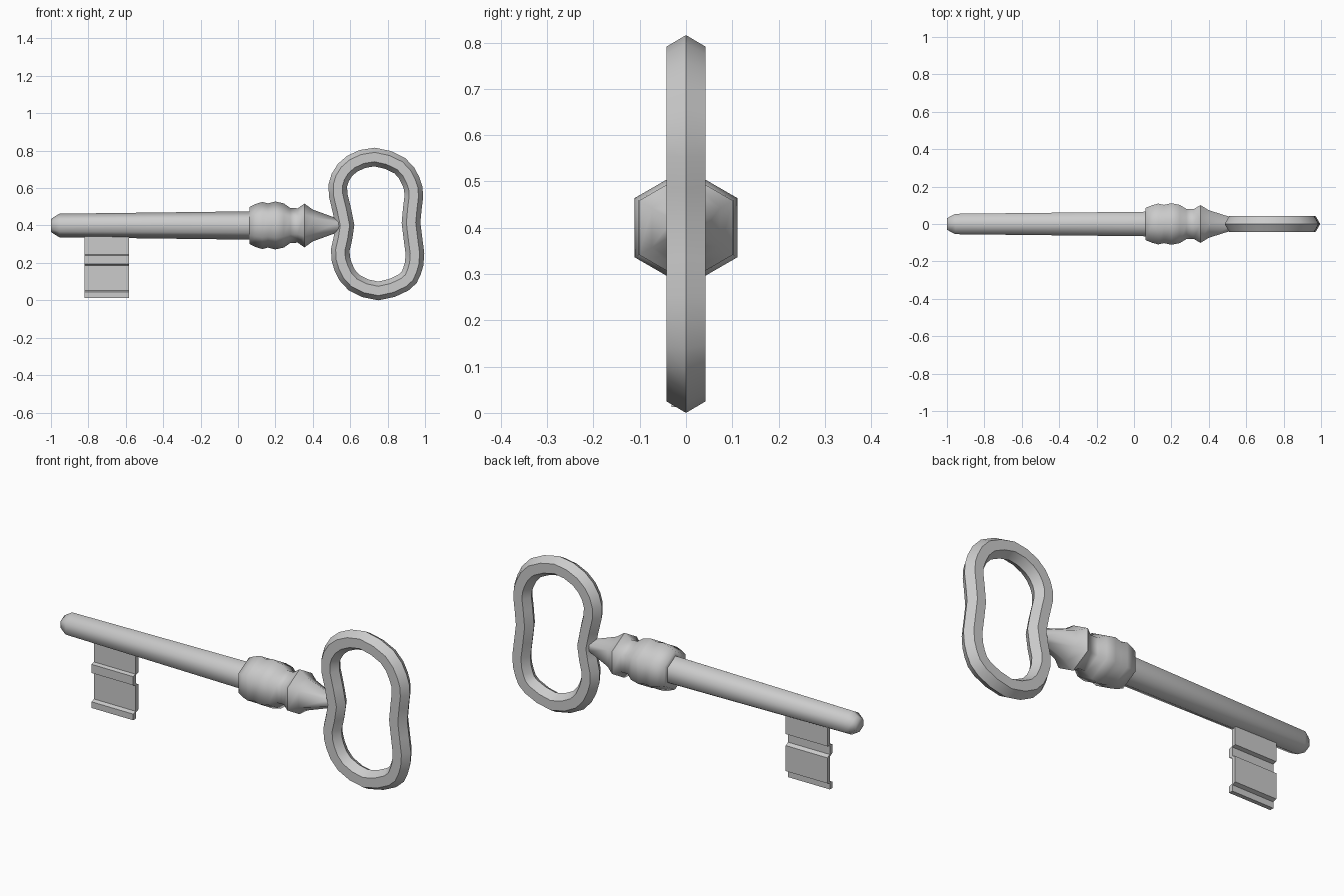
import bpy, bmesh, math
from mathutils import Vector

if "Cube" in bpy.data.objects:
    bpy.data.objects.remove(bpy.data.objects["Cube"])

AXIS_Z = 0.4


def skin(name, rings, closed=False, angle=35):
    """Join successive rings of points with quads."""
    bm = bmesh.new()
    vr = [[bm.verts.new(p) for p in r] for r in rings]
    n, k = len(vr), len(vr[0])
    for i in range(n if closed else n - 1):
        a, b = vr[i], vr[(i + 1) % n]
        for j in range(k):
            bm.faces.new((a[j], a[(j + 1) % k], b[(j + 1) % k], b[j]))
    if not closed:
        bm.faces.new(vr[0])
        bm.faces.new(vr[-1])
    bmesh.ops.recalc_face_normals(bm, faces=bm.faces)
    me = bpy.data.meshes.new(name)
    bm.to_mesh(me)
    bm.free()
    ob = bpy.data.objects.new(name, me)
    bpy.context.collection.objects.link(ob)
    bpy.ops.object.select_all(action='DESELECT')
    ob.select_set(True)
    bpy.context.view_layer.objects.active = ob
    bpy.ops.object.shade_smooth_by_angle(angle=math.radians(angle))
    return ob


def hex_ring(x, r):
    return [(x, r * math.sin(i * math.pi / 3), AXIS_Z + r * math.cos(i * math.pi / 3))
            for i in range(6)]


# Six-sided shaft with blunt tip
skin("shaft", [hex_ring(x, r) for x, r in
               [(-1, 0.035), (-0.985, 0.045), (-0.955, 0.063), (0.08, 0.076)]], angle=62)

# Turned collar and tapered neck
skin("collar", [hex_ring(x, r) for x, r in
                [(0.06, 0.07), (0.063, 0.1), (0.095, 0.115), (0.13, 0.126), (0.16, 0.118),
                 (0.2, 0.128), (0.245, 0.118), (0.28, 0.093), (0.32, 0.092),
                 (0.355, 0.117), (0.4, 0.085), (0.54, 0.034), (0.57, 0.02)]], angle=62)

# Kidney-shaped bow: closed path swept with a hexagonal section
path = [Vector((x, 0, z)) for x, z in [
    (0.73, 0.766), (0.865, 0.72), (0.925, 0.635), (0.94, 0.555), (0.925, 0.415),
    (0.946, 0.25), (0.93, 0.155), (0.885, 0.095), (0.75, 0.05), (0.62, 0.095),
    (0.562, 0.18), (0.547, 0.27), (0.572, 0.4), (0.535, 0.565), (0.546, 0.655), (0.61, 0.73)]]
n = len(path)
fine = []
for i in range(n):
    a, b, c, d = (path[(i + k) % n] for k in (-1, 0, 1, 2))
    fine += [b, (9 * (b + c) - a - d) / 16]
rings = []
for i, p in enumerate(fine):
    t = (fine[(i + 1) % len(fine)] - fine[i - 1]).normalized()
    out = Vector((-t.z, 0, t.x))
    rings.append([p + out * (0.05 * math.cos(k * math.pi / 3))
                  + Vector((0, 0.049 * math.sin(k * math.pi / 3), 0)) for k in range(6)])
skin("bow", rings, closed=True, angle=40)

# Bit: thin plate with two stepped wards, extruded along x
centre = [(0.38, 0), (0.245, 0), (0.24, -0.02), (0.195, -0.02), (0.185, 0),
          (0.052, 0), (0.045, -0.02), (0.013, -0.02)]
outline = [(y - 0.011, z) for z, y in centre] + [(y + 0.011, z) for z, y in reversed(centre)]
skin("bit", [[(x, y, z) for y, z in outline] for x in (-0.822, -0.582)], angle=10)
